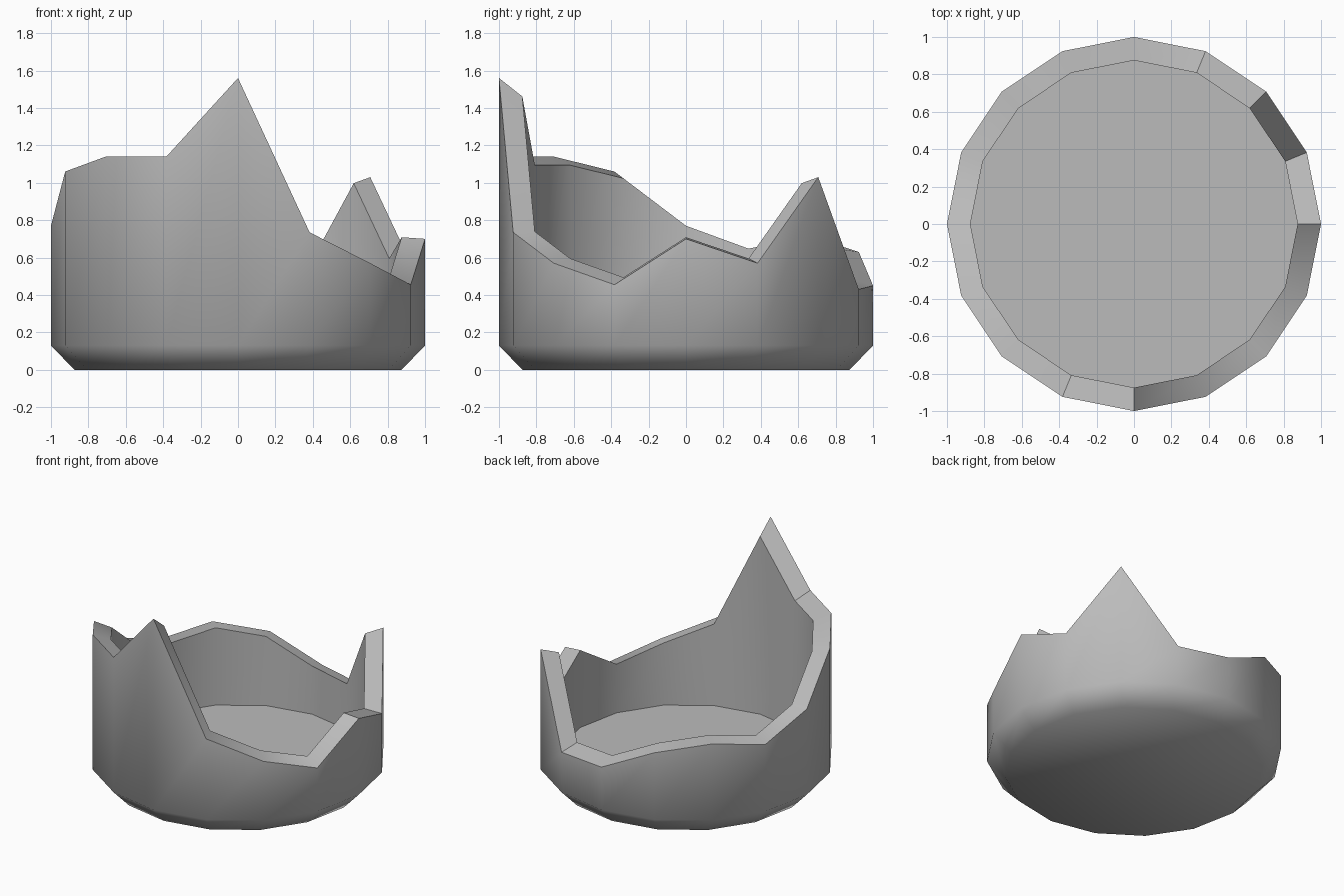
import bpy, bmesh, math

if "Cube" in bpy.data.objects:
    bpy.data.objects.remove(bpy.data.objects["Cube"])

stone = bpy.data.materials.new("grey stone")
stone.use_nodes = True
GREY = (0.5, 0.5, 0.5, 1)
stone.diffuse_color = GREY
stone.node_tree.nodes["Principled BSDF"].inputs["Base Color"].default_value = GREY

# Broken rim heights, counter-clockwise from +x
RIM = [0.70, 0.57, 1.03, 0.43, 0.45, 0.63, 0.70, 0.63,
       0.77, 1.06, 1.14, 1.14, 1.56, 0.735, 0.57, 0.455]
N = len(RIM)
INSET = 0.875    # inner radius as a share of the outer one
PIVOT = 0.77     # height the inner rim shrinks towards
FLOOR = 0.13

bm = bmesh.new()


def ring(radius, heights):
    return [bm.verts.new((radius * math.cos(math.tau * i / N),
                          radius * math.sin(math.tau * i / N), z))
            for i, z in enumerate(heights)]


# Base, chamfer, outer wall, sloping rim, inner wall, floor
inner_rim = [PIVOT + (z - PIVOT) * INSET for z in RIM]
rings = [ring(INSET, [0] * N), ring(1, [FLOOR] * N), ring(1, RIM),
         ring(INSET, inner_rim), ring(INSET, [FLOOR] * N)]
for low, high in zip(rings, rings[1:]):
    for i in range(N):
        j = (i + 1) % N
        bm.faces.new((low[i], low[j], high[j], high[i]))
bm.faces.new(rings[0][::-1])
bm.faces.new(rings[-1])
bmesh.ops.recalc_face_normals(bm, faces=bm.faces)

mesh = bpy.data.meshes.new("broken_round_wall")
bm.to_mesh(mesh)
bm.free()
mesh.materials.append(stone)
wall = bpy.data.objects.new("broken_round_wall", mesh)
bpy.context.collection.objects.link(wall)

# Soft round sides, crisp rim and floor edges
bpy.ops.object.select_all(action="DESELECT")
wall.select_set(True)
bpy.context.view_layer.objects.active = wall
bpy.ops.object.shade_smooth_by_angle(angle=math.radians(47))
